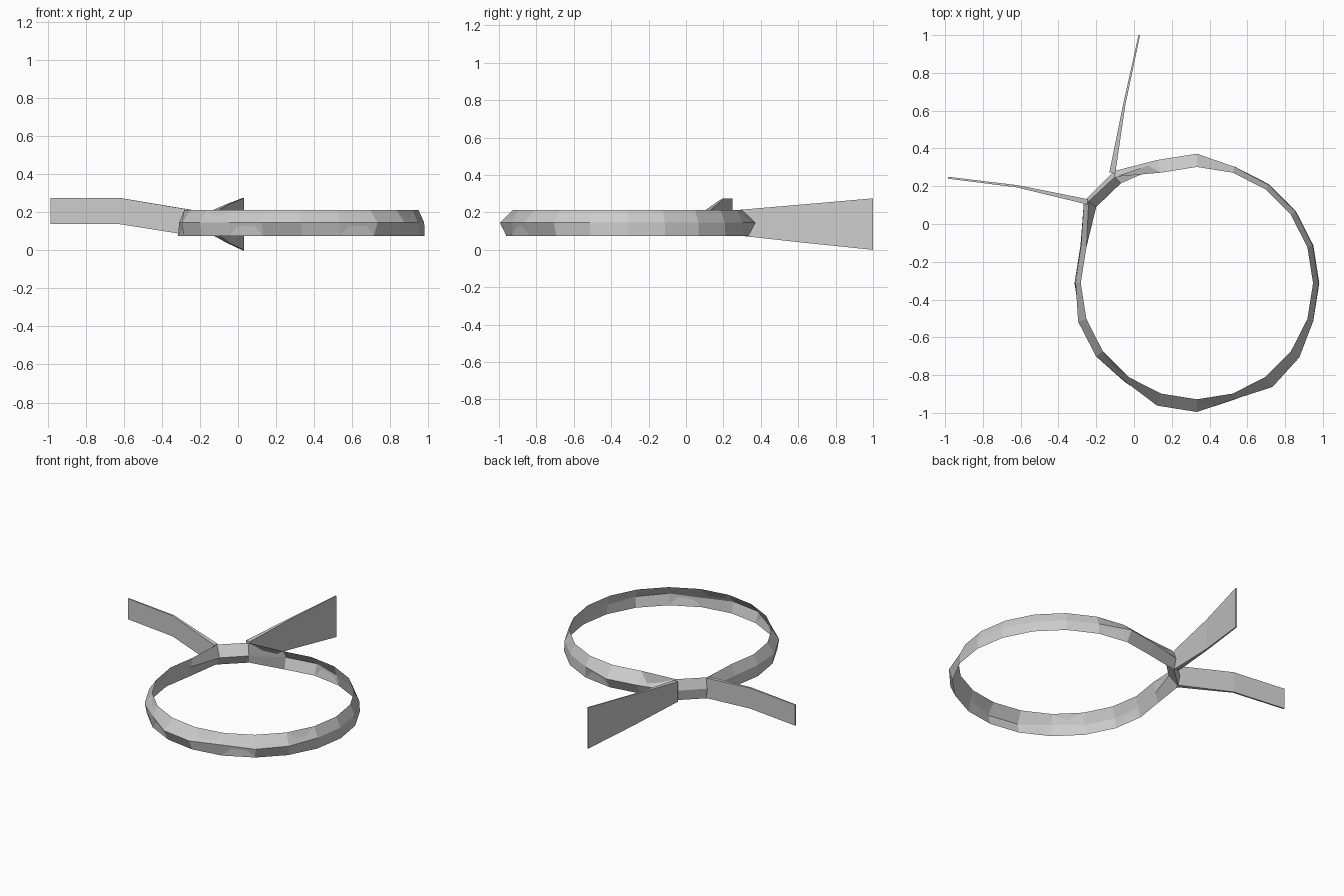
import bpy
from math import cos, sin, radians

if "Cube" in bpy.data.objects:
    bpy.data.objects.remove(bpy.data.objects["Cube"])

CX, CY = 0.333, -0.313
Z_TOP, Z_MID, Z_BOT = 0.212, 0.145, 0.075


def skin(name, sections, closed):
    """Skin four-point sections into a flat-shaded strip, looped or capped."""
    n = len(sections)
    verts = [p for s in sections for p in s]
    faces = []
    for i in range(n if closed else n - 1):
        a, b = 4 * i, 4 * ((i + 1) % n)
        for k in range(4):
            m = (k + 1) % 4
            faces.append((a + k, b + k, b + m, a + m))
    if not closed:
        faces += [(0, 1, 2, 3), tuple(4 * n - 1 - k for k in range(4))]
    mesh = bpy.data.meshes.new(name)
    mesh.from_pydata(verts, [], faces)
    mesh.update()
    obj = bpy.data.objects.new(name, mesh)
    bpy.context.collection.objects.link(obj)
    return obj


def section(top, outer, bottom, inner):
    return [(*top, Z_TOP), (*outer, Z_MID), (*bottom, Z_BOT), (*inner, Z_MID)]


# Head band: 20-sided ring, folded outward along its middle, pinched at the knot
mid_radius = [.645, .645, .645, .643, .647, .685, .685, 0, 0, .645,
              .642, .661, .66, .645, .682, .682, .646, .68, .67, .647]
knot = {7: section((-.10, .25), (-.105, .28), (-.10, .26), (-.07, .215)),
        8: section((-.24, .12), (-.265, .12), (-.25, .12), (-.20, .09))}
ring = []
for i, r in enumerate(mid_radius):
    if i in knot:
        ring.append(knot[i])
        continue
    a = radians(18 * i)
    ring.append(section(*[(CX + q * cos(a), CY + q * sin(a))
                          for q in (.615, r, .648, r - .012)]))
band = skin("knotted_band", ring, True)


# Loose tails: thin tapering strips (x, y, bottom z, top z, thickness)
def tail(name, path):
    dx, dy = path[-1][0] - path[0][0], path[-1][1] - path[0][1]
    d = (dx * dx + dy * dy) ** 0.5
    nx, ny = -dy / d, dx / d
    secs = []
    for x, y, z0, z1, t in path:
        h = t / 2
        p, q = (x + nx * h, y + ny * h), (x - nx * h, y - ny * h)
        secs.append([(*p, z0), (*p, z1), (*q, z1), (*q, z0)])
    return skin(name, secs, False)


tail("side_tail", [(-.245, .117, .078, .212, .028),
                   (-.62, .20, .137, .275, .012),
                   (-.985, .245, .137, .275, .010)])
tail("back_tail", [(-.115, .27, .078, .212, .032),
                   (-.052, .63, .038, .243, .012),
                   (.028, 1.0, 0.0, .275, .008)])
